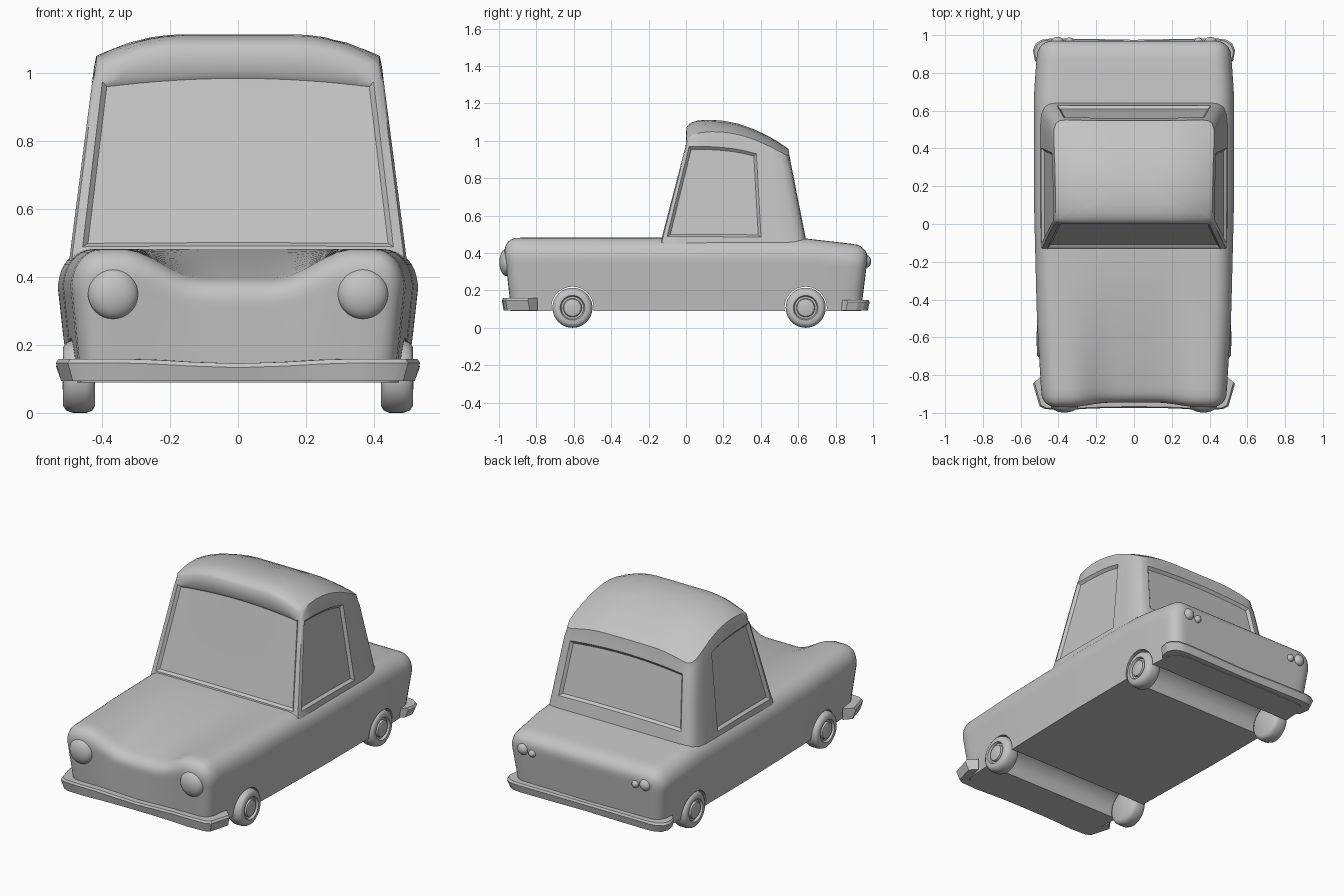
import bpy, bmesh, math
from mathutils import Vector, Matrix

if "Cube" in bpy.data.objects:
    bpy.data.objects.remove(bpy.data.objects["Cube"])

GREY = (0.55, 0.55, 0.55, 1)
clay = bpy.data.materials.new("clay_grey")
clay.use_nodes = True
clay.diffuse_color = GREY
clay.node_tree.nodes["Principled BSDF"].inputs["Base Color"].default_value = GREY


def clamp(v, lo=0.0, hi=1.0):
    return max(lo, min(hi, v))


def smooth(v):
    v = clamp(v)
    return v * v * (3 - 2 * v)


def interp(points, v):
    """Smooth interpolation through (position, value) pairs."""
    for (a, va), (b, vb) in zip(points, points[1:]):
        if v <= b:
            return va + (vb - va) * clamp((v - a) / (b - a))
    return points[-1][1]


def make_object(name, bm):
    bmesh.ops.recalc_face_normals(bm, faces=bm.faces)
    mesh = bpy.data.meshes.new(name)
    bm.to_mesh(mesh)
    bm.free()
    mesh.materials.append(clay)
    ob = bpy.data.objects.new(name, mesh)
    bpy.context.collection.objects.link(ob)
    return ob


def shade(ob, angle=40):
    bpy.ops.object.select_all(action='DESELECT')
    ob.select_set(True)
    bpy.context.view_layer.objects.active = ob
    bpy.ops.object.shade_smooth_by_angle(angle=math.radians(angle))


def bridge(bm, rings, closed=True):
    """Quads between neighbouring rings; returns faces per ring step."""
    steps = []
    for a, b in zip(rings, rings[1:]):
        n = len(a)
        steps.append([bm.faces.new((a[i], a[(i + 1) % n], b[(i + 1) % n], b[i]))
                      for i in range(n if closed else n - 1)])
    return steps


# Lower body: a rounded box bent into fenders, hood dip and rear deck
WHEEL_Y = (-0.607, 0.64)
WHEEL_Z = 0.107


def shape_body(co):
    half = Vector((0.5, 0.97, 0.29))
    radius = 0.07
    p = Vector([math.sin(c * math.pi / 2) * h for c, h in zip(co, half)])
    core = Vector([clamp(c, radius - h, h - radius) for c, h in zip(p, half)])
    out = p - core
    if out.length > 1e-6:
        p = core + out.normalized() * min(radius, max(map(abs, out)))
    x, y, z = p.x, p.y, p.z + 0.192
    middle = 1 - smooth((abs(x) - 0.12) / 0.24)
    front = clamp((-0.15 - y) / 0.75) ** 1.4
    upper = clamp(z / 0.48)
    width = interp([(-0.97, 0.975), (-0.5, 1.03), (0.1, 1.06), (0.7, 1.06), (0.97, 1.02)], y)
    width *= 1 - 0.06 * clamp((0.38 - z) / 0.29) - 0.05 * clamp((z - 0.38) / 0.1)
    y *= 1 - 0.035 * clamp((0.4 - z) / 0.3)
    y += 0.03 * middle * smooth((-y - 0.75) / 0.2) * upper
    z -= 0.085 * middle * front * upper
    z -= 0.04 * clamp((y - 0.6) / 0.35) * upper
    return Vector((x * width, y, z))


bm = bmesh.new()
bmesh.ops.create_cube(bm, size=2)
bmesh.ops.subdivide_edges(bm, edges=bm.edges, cuts=27, use_grid_fill=True)
for v in bm.verts:
    v.co = shape_body(v.co)
body = make_object("body", bm)

# Cutters: flat floor and wheel channels across the full width
cutters = []
bm = bmesh.new()
bmesh.ops.create_cube(bm, size=1, matrix=Matrix.Translation((0, 0, -0.41)) @ Matrix.Diagonal((3, 3, 1, 1)))
cutters.append(make_object("floor_cutter", bm))
for y in WHEEL_Y:
    bm = bmesh.new()
    bmesh.ops.create_cone(bm, cap_ends=True, segments=48, radius1=0.113, radius2=0.113, depth=2,
                          matrix=Matrix.Translation((0, y, WHEEL_Z)) @ Matrix.Rotation(math.pi / 2, 4, 'Y'))
    cutters.append(make_object("wheel_channel_cutter", bm))
for cutter in cutters:
    cutter.hide_render = True
    mod = body.modifiers.new("cut", 'BOOLEAN')
    mod.operation = 'DIFFERENCE'
    mod.solver = 'EXACT'
    mod.object = cutter
bpy.context.view_layer.update()
cut_mesh = bpy.data.meshes.new_from_object(body.evaluated_get(bpy.context.evaluated_depsgraph_get()))
body.modifiers.clear()
body.data = cut_mesh
for cutter in cutters:
    bpy.data.objects.remove(cutter)
shade(body)

# Cabin: outline rings rising to a domed roof, with recessed windows
outline = [(0.93 * i / 8, 0) for i in range(9)]
outline += [(0.985, 0.008), (1, 0.035)]
outline += [(1, 0.035 + 0.655 * i / 6) for i in range(1, 7)]
outline += [(1, 0.83), (0.99, 0.92), (0.96, 0.97), (0.91, 0.993)]
outline += [(0.84 * i / 7, 1) for i in range(7, -1, -1)]
outline += [(-x, y) for x, y in reversed(outline[1:-1])]
ROOF = [(0, 1.07), (0.02, 1.095), (0.06, 1.108), (0.12, 1.113), (0.2, 1.107), (0.28, 1.091),
        (0.36, 1.063), (0.44, 1.025), (0.5, 0.99), (0.55, 0.955)]


def wall(f, z):
    front = -0.13 + 0.13 * clamp((z - 0.48) / 0.5, -0.1)
    rear = 0.64 - 0.095 * (z - 0.48) / 0.48
    width = 0.492 - 0.067 * (z - 0.48) / 0.52
    return f[0] * width, front + (rear - front) * f[1]


def roof(x, y):
    side = clamp((abs(x) - 0.16) / 0.265)
    return interp(ROOF, y) - side ** 2 * (0.075 - 0.03 * clamp(y / 0.55))


def rim(f):
    return 1.0 - 0.03 * f[0] ** 2 - 0.12 * f[1] ** 3


bm = bmesh.new()
rings = []
for t in (0, 0.09, 0.25, 0.6, 1):
    heights = [0.44 + t * (rim(f) - 0.44) for f in outline]
    rings.append([bm.verts.new((*wall(f, z), z)) for f, z in zip(outline, heights)])
edge = [wall(f, rim(f) + 0.05) for f in outline]
rings.append([bm.verts.new((x, y, roof(x, y) - 0.028)) for x, y in edge])
for s in (0.985, 0.95, 0.88, 0.76, 0.6, 0.4, 0.2):
    ring = [(x * s, 0.27 + (y - 0.27) * s) for x, y in edge]
    rings.append([bm.verts.new((x, y, roof(x, y))) for x, y in ring])
steps = bridge(bm, rings)
bm.faces.new(rings[-1])
bmesh.ops.recalc_face_normals(bm, faces=bm.faces)

panes = {"front": [], "side": [], "rear": []}
for level in range(1, 4):
    for i, face in enumerate(steps[level]):
        a, b = outline[i], outline[(i + 1) % len(outline)]
        if a[1] == b[1] == 0:
            panes["front"].append(face)
        elif a[1] == b[1] == 1 and level > 1:
            panes["rear"].append(face)
        elif abs(a[0]) == abs(b[0]) == 1 and max(a[1], b[1]) < 0.7:
            panes["side"].append(face)
for faces in panes.values():
    bmesh.ops.inset_region(bm, faces=faces, thickness=0.014, depth=-0.015, use_even_offset=True)
shade(make_object("cabin", bm))


# Bumpers: a bar wrapped around each end
def bumper(name, path, lift):
    full = [(-x, y) for x, y in reversed(path[1:])] + path
    bm = bmesh.new()
    rings = []
    for x, y in full:
        inward = -math.copysign(0.05, y)
        top = 0.145 + lift * smooth(abs(x) / 0.36)
        rings.append([bm.verts.new(c) for c in (
            (x, y, top - 0.012), (x * 0.97, y + inward * 0.2, 0.093),
            (x * 0.9, y + inward, 0.093), (x * 0.9, y + inward, top), (x * 0.985, y + inward * 0.12, top))])
    bridge(bm, rings)
    bm.faces.new(rings[0])
    bm.faces.new(rings[-1])
    shade(make_object(name, bm), 30)


bumper("front_bumper", [(0, -0.973), (0.14, -0.974), (0.25, -0.978), (0.36, -0.985),
                        (0.47, -0.98), (0.5, -0.965), (0.535, -0.845)], 0.014)
bumper("rear_bumper", [(0, 0.975), (0.25, 0.98), (0.44, 0.982), (0.49, 0.975),
                       (0.52, 0.955), (0.535, 0.92), (0.525, 0.865)], 0.004)


# Wheels: lathed tyre with a recessed ring and hub
TYRE = [(0.085, 0.42), (0.1, 0.428), (0.107, 0.445), (0.107, 0.485), (0.1, 0.505), (0.086, 0.514),
        (0.066, 0.514), (0.06, 0.5), (0.05, 0.5), (0.046, 0.512), (0.035, 0.516)]


def wheel(name, side, y):
    bm = bmesh.new()
    turns = [2 * math.pi * i / 40 for i in range(40)]
    rings = [[bm.verts.new((side * x, y + r * math.cos(a), WHEEL_Z + r * math.sin(a))) for a in turns]
             for r, x in TYRE]
    bridge(bm, rings)
    bm.faces.new(rings[0])
    bm.faces.new(rings[-1])
    shade(make_object(name, bm))


# Lamps: flattened domes
def lamp(name, centre, radius, depth):
    bm = bmesh.new()
    bmesh.ops.create_uvsphere(bm, u_segments=32, v_segments=16, radius=1,
                              matrix=Matrix.Translation(centre) @ Matrix.Diagonal((radius, depth, radius, 1)))
    shade(make_object(name, bm), 60)


for side, label in ((1, "left"), (-1, "right")):
    wheel("front_wheel_" + label, side, WHEEL_Y[0])
    wheel("rear_wheel_" + label, side, WHEEL_Y[1])
    lamp("headlight_" + label, (side * 0.367, -0.958, 0.35), 0.074, 0.04)
    lamp("tail_light_" + label, (side * 0.405, 0.963, 0.355), 0.034, 0.027)
    lamp("reverse_light_" + label, (side * 0.342, 0.965, 0.345), 0.022, 0.022)
